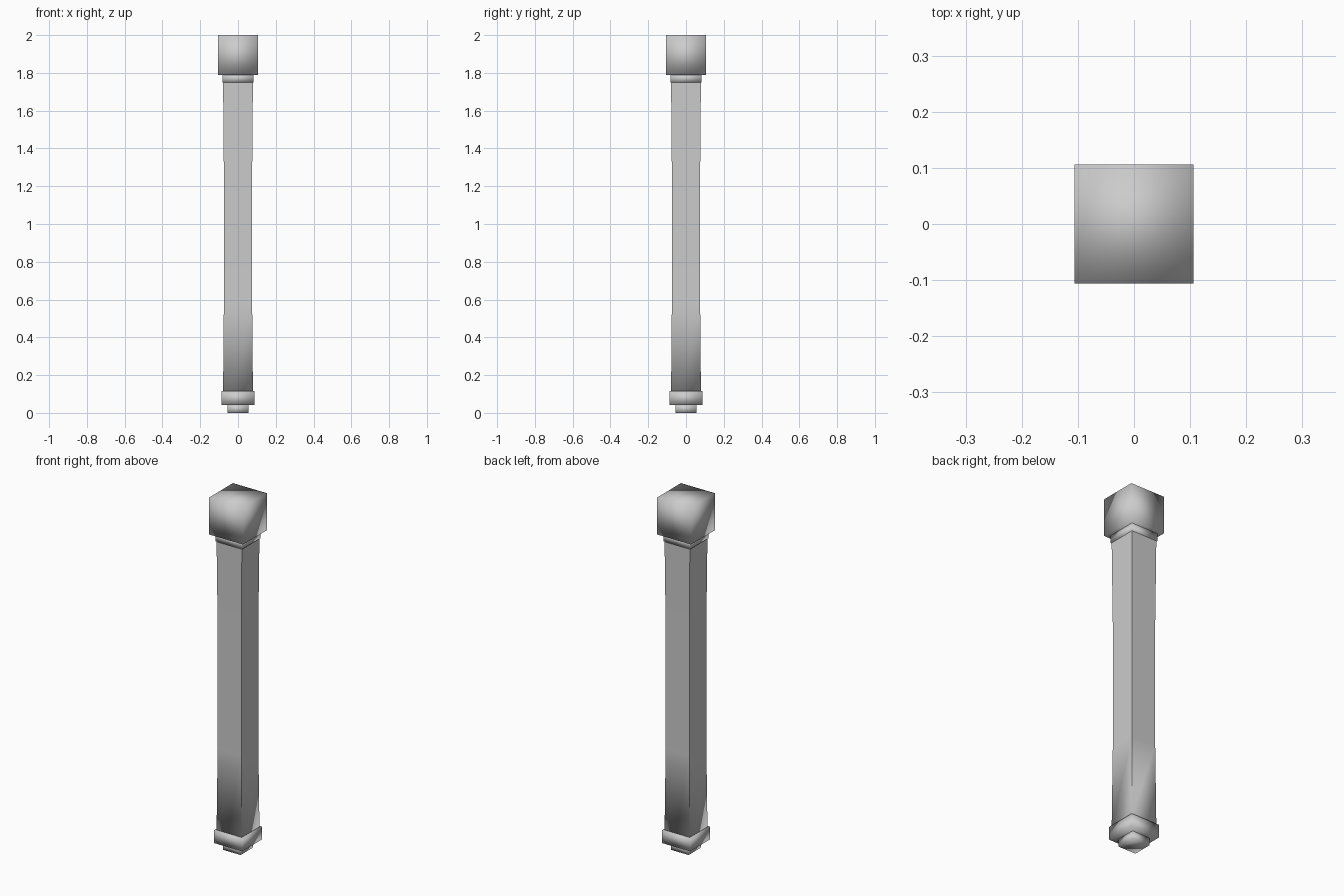
import bpy
import bmesh

cube = bpy.data.objects.get("Cube")
if cube:
    bpy.data.objects.remove(cube, do_unlink=True)

# Single stone colour
stone = bpy.data.materials.new("grey stone")
stone.use_nodes = True
colour = (0.6, 0.6, 0.6, 1.0)
stone.diffuse_color = colour
stone.node_tree.nodes["Principled BSDF"].inputs["Base Color"].default_value = colour


def square_loft(name, rings, cap_top=True, sharp_corners=False):
    """Loft square sections given as (height, half width), smooth shaded."""
    bm = bmesh.new()
    loops = [[bm.verts.new((sx * h, sy * h, z))
              for sx, sy in ((-1, -1), (1, -1), (1, 1), (-1, 1))]
             for z, h in rings]
    bm.faces.new(loops[0][::-1])
    if cap_top:
        bm.faces.new(loops[-1])
    for low, high in zip(loops, loops[1:]):
        for i in range(4):
            j = (i + 1) % 4
            bm.faces.new((low[i], low[j], high[j], high[i]))
            if sharp_corners:
                bm.edges.get((low[i], high[i])).smooth = False
                bm.edges.get((low[j], high[j])).smooth = False
    for face in bm.faces:
        face.smooth = True
    mesh = bpy.data.meshes.new(name)
    bm.to_mesh(mesh)
    bm.free()
    mesh.materials.append(stone)
    obj = bpy.data.objects.new(name, mesh)
    bpy.context.collection.objects.link(obj)
    return obj


def block(name, bottom, top, half):
    return square_loft(name, [(bottom, half), (top, half)])


# Stepped base
block("foot", 0.0, 0.042, 0.055)
block("base_block", 0.042, 0.115, 0.088)

# Shaft with a slight waist; its top is hidden inside the collar
square_loft("shaft", [(0.115, 0.079), (0.57, 0.075), (1.28, 0.075), (1.75, 0.079)],
            cap_top=False, sharp_corners=True)

# Collar and head
block("collar", 1.748, 1.792, 0.083)
block("head_block", 1.79, 2.0, 0.106)
